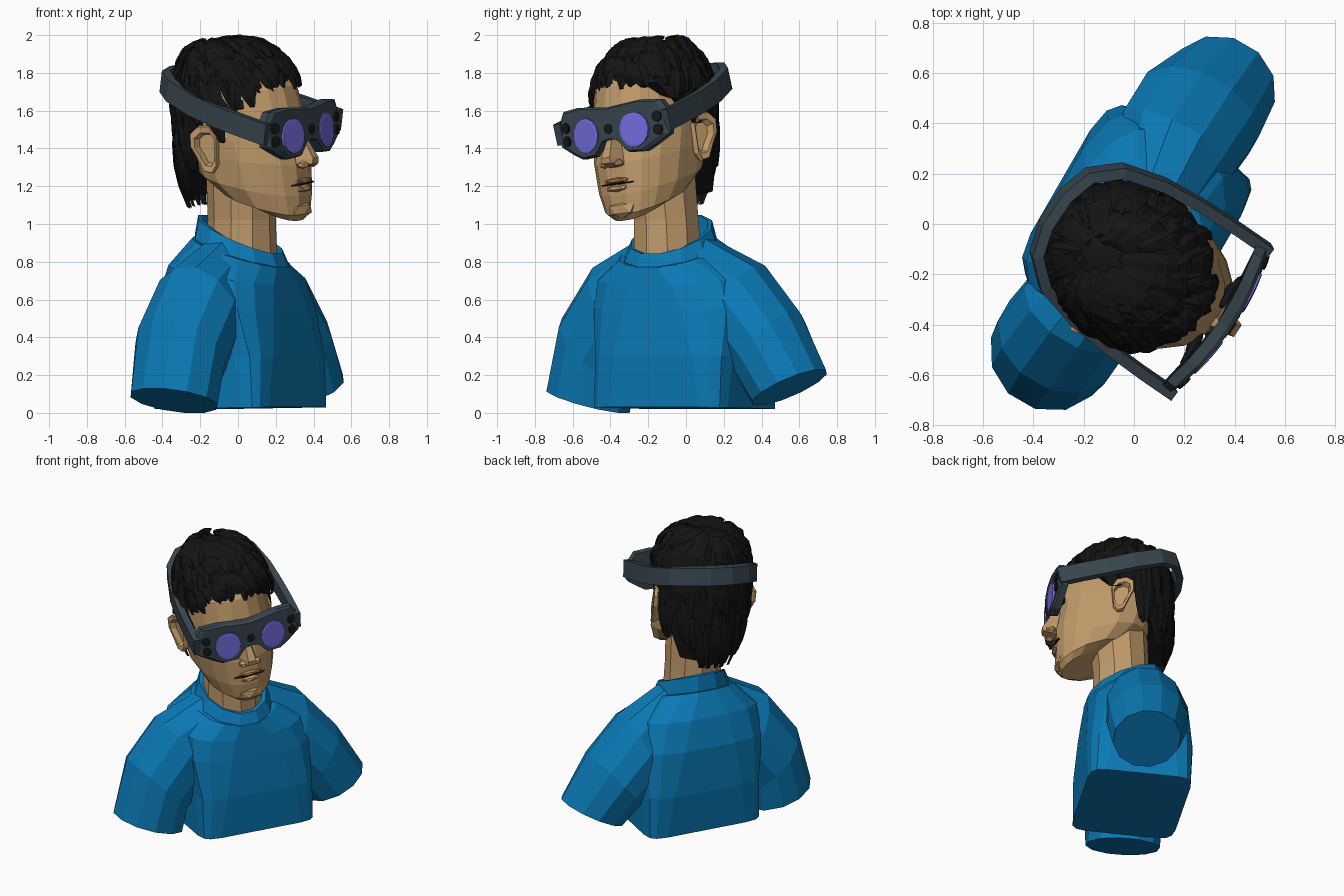
import bpy, bmesh, math, random
from mathutils import Matrix, Vector
from math import sin, cos, pi, radians

if "Cube" in bpy.data.objects:
    bpy.data.objects.remove(bpy.data.objects["Cube"])

random.seed(4)
BODY = Matrix.Rotation(radians(60), 4, 'Z')
HEAD = (Matrix.Translation((0.04, -0.183, 1.4)) @ Matrix.Rotation(radians(56), 4, 'Z')
        @ Matrix.Rotation(radians(-6.5), 4, 'Y'))


def material(name, *rgb):
    m = bpy.data.materials.new(name)
    m.diffuse_color = (*rgb, 1)
    m.use_nodes = True
    m.node_tree.nodes["Principled BSDF"].inputs["Base Color"].default_value = m.diffuse_color
    return m


SHIRT = material("shirt_blue", 0.003, 0.19, 0.46)
SKIN = material("skin_tan", 0.52, 0.32, 0.14)
HAIR = material("hair_black", 0.007, 0.007, 0.007)
STRAP = material("strap_slate", 0.04, 0.062, 0.078)
LENS = material("lens_violet", 0.17, 0.15, 0.72)
DARK = material("dark", 0.008, 0.009, 0.01)
LIP = material("lip", 0.42, 0.19, 0.06)


def finish(bm, name, mat, frame):
    bmesh.ops.recalc_face_normals(bm, faces=bm.faces)
    me = bpy.data.meshes.new(name)
    bm.to_mesh(me)
    bm.free()
    me.transform(frame)
    me.materials.append(mat)
    ob = bpy.data.objects.new(name, me)
    bpy.context.collection.objects.link(ob)
    return ob


def add_loft(bm, rings):
    vs = [[bm.verts.new(p) for p in r] for r in rings]
    n = len(vs[0])
    for a, b in zip(vs, vs[1:]):
        for j in range(n):
            k = (j + 1) % n
            bm.faces.new((a[j], a[k], b[k], b[j]))
    bm.faces.new(vs[0])
    bm.faces.new(vs[-1])


def loft(name, rings, mat, frame):
    bm = bmesh.new()
    add_loft(bm, rings)
    return finish(bm, name, mat, frame)


def ring(zf, zb, hu, vf, vb, uc=0.0, n=16, e=2.0, narrow=0.0):
    """Superellipse ring, height running from zf (front) to zb (back)."""
    out, vc, hv = [], (vf + vb) / 2, (vb - vf) / 2
    for i in range(n):
        a = 2 * pi * (i + 0.5) / n
        c, s = cos(a), sin(a)
        x = math.copysign(abs(c) ** (2 / e), c)
        y = math.copysign(abs(s) ** (2 / e), s)
        x *= 1 - narrow * max(0, -y)
        out.append((uc + hu * x, vc + hv * y, zf + (zb - zf) * (y + 1) / 2))
    return out


def blob(name, loc, size, mat, frame=HEAD, sub=1):
    bm = bmesh.new()
    bmesh.ops.create_icosphere(bm, subdivisions=sub, radius=1)
    bm.transform(Matrix.Translation(loc) @ Matrix.Diagonal((*size, 1)))
    return finish(bm, name, mat, frame)


# Shirt torso and collar
loft("shirt_torso", [
    ring(0.03, 0.02, 0.40, -0.35, 0.32, e=9),
    ring(0.30, 0.30, 0.41, -0.355, 0.34, e=6),
    ring(0.55, 0.60, 0.45, -0.335, 0.33, -0.02, e=3.5),
    ring(0.68, 0.79, 0.43, -0.32, 0.28, -0.04, e=2.7),
    ring(0.77, 0.94, 0.28, -0.31, 0.20, -0.06)], SHIRT, BODY)
loft("shirt_collar", [
    ring(0.74, 0.92, 0.25, -0.30, 0.19, -0.06, n=12),
    ring(0.77, 0.95, 0.25, -0.315, 0.20, -0.06, n=12),
    ring(0.84, 1.05, 0.215, -0.285, 0.185, -0.06, n=12),
    ring(0.84, 1.05, 0.19, -0.25, 0.16, -0.06, n=12),
    ring(0.76, 0.94, 0.18, -0.24, 0.14, -0.06, n=12)], SHIRT, BODY)


# Sleeves: each ring spans an outer point, an inner point and a depth
def sleeve(name, rows):
    rings = []
    for ou, oz, iu, iz, d, vc in rows:
        r = []
        for i in range(12):
            a = 2 * pi * (i + 0.5) / 12
            t = (1 + cos(a) * 1.03) / 2
            r.append((iu + (ou - iu) * t, vc + d * sin(a), iz + (oz - iz) * t))
        rings.append(r)
    loft(name, rings, SHIRT, BODY)


sleeve("left_sleeve", [(0.16, 0.92, 0.10, 0.35, 0.19, -0.02), (0.44, 0.78, 0.25, 0.28, 0.26, 0.01),
                       (0.66, 0.53, 0.36, 0.18, 0.265, 0.0), (0.84, 0.23, 0.46, 0.04, 0.22, -0.03)])
sleeve("right_sleeve", [(-0.25, 0.92, -0.10, 0.35, 0.19, -0.02), (-0.54, 0.77, -0.27, 0.28, 0.25, 0.01),
                        (-0.74, 0.50, -0.38, 0.14, 0.255, 0.03), (-0.835, 0.13, -0.40, 0.0, 0.24, 0.035)])

# Neck and head
loft("neck", [[(0.02 + r * cos(i * pi / 5), -0.105 + dy + r * sin(i * pi / 5), z) for i in range(10)]
              for z, r, dy in ((0.78, 0.19, 0.01), (1.02, 0.18, 0), (1.3, 0.19, -0.03))], SKIN, Matrix())
loft("head", [
    ring(-0.385, -0.26, 0.135, -0.32, -0.04, e=2.4, narrow=0.15),
    ring(-0.355, -0.20, 0.215, -0.35, 0.11, e=2.4, narrow=0.25),
    ring(-0.25, -0.10, 0.265, -0.362, 0.23, e=2.5, narrow=0.26),
    ring(-0.08, 0.03, 0.285, -0.36, 0.28, e=2.5, narrow=0.22),
    ring(0.05, 0.10, 0.29, -0.335, 0.30, e=2.5, narrow=0.2),
    ring(0.13, 0.15, 0.285, -0.35, 0.31, e=2.4, narrow=0.2),
    ring(0.33, 0.33, 0.27, -0.305, 0.30, e=2.2, narrow=0.15),
    ring(0.48, 0.48, 0.18, -0.18, 0.20)], SKIN, HEAD)

# Face features
loft("nose", [[(-h, -0.32, w), (-h * 0.45, v, w), (h * 0.45, v, w), (h, -0.32, w)]
              for w, h, v in ((0.14, 0.03, -0.365), (0.03, 0.04, -0.40), (-0.05, 0.06, -0.445),
                              (-0.08, 0.065, -0.44), (-0.10, 0.05, -0.38))], SKIN, HEAD)
blob("upper_lip", (0, -0.36, -0.172), (0.085, 0.022, 0.016), LIP)
blob("mouth_line", (0, -0.35, -0.188), (0.12, 0.026, 0.006), DARK)
blob("lower_lip", (0, -0.36, -0.212), (0.07, 0.025, 0.02), SKIN)
blob("chin", (0, -0.335, -0.325), (0.09, 0.035, 0.05), SKIN)
for s, side in ((1, "left"), (-1, "right")):
    blob(side + "_nostril", (s * 0.045, -0.39, -0.083), (0.03, 0.035, 0.022), SKIN)
    blob(side + "_eyebrow", (s * 0.14, -0.335, 0.17), (0.09, 0.02, 0.018), DARK)
    blob(side + "_eye", (s * 0.13, -0.325, 0.09), (0.045, 0.02, 0.022), DARK)
    # Ear: outline lofted out to a rim, then sunk into a bowl
    outline = [(-0.05, -0.02), (-0.055, 0.07), (-0.02, 0.125), (0.04, 0.13), (0.085, 0.09),
               (0.085, 0.02), (0.05, -0.05), (0.02, -0.12), (-0.02, -0.13), (-0.045, -0.09)]
    loft(side + "_ear", [[(s * (u + k * (v + 0.05)), 0.03 + v * f, 0.03 + w * f) for v, w in outline]
                         for u, k, f in ((0.25, 0, 0.75), (0.285, 0.35, 1), (0.305, 0.35, 0.95),
                                         (0.30, 0.35, 0.7), (0.27, 0.3, 0.6))], SKIN, HEAD)


# Hair: a surface from crown to hairline, as a cap plus tapered locks
def hairline(a):
    d = abs((a + pi) % (2 * pi) - pi)          # 0 = front, pi = back
    for lim, h in ((0.95, 0.33), (1.35, 0.24), (1.6, 0.10), (1.9, 0.17), (2.2, -0.10)):
        if d < lim:
            return h
    return -0.25


def hair_point(a, t, lift):
    h = hairline(a)
    qm = math.acos((h - 0.2) / 0.37) if h >= 0.2 else pi / 2 + (0.2 - h) / 0.37
    q = t * qm
    if q < pi / 2:
        r, w = sin(q) ** 0.78, 0.2 + 0.37 * cos(q)
    else:
        w = 0.2 - 0.37 * (q - pi / 2)
        r = 1 - 0.16 * ((0.2 - w) / 0.45) ** 3
    n = Vector((sin(a), -cos(a), max(0, cos(q))))
    crown = 0.14 * max(0, 1 - r)
    return Vector((0.015 + 0.295 * r * sin(a), 0.03 + crown - 0.345 * r * cos(a), w)) + n * lift


loft("hair_cap", [[hair_point(2 * pi * i / 32, t, 0.0) for i in range(32)]
                  for t in (0.03, 0.2, 0.35, 0.5, 0.65, 0.8, 0.92, 1.0)], HAIR, HEAD)
bm = bmesh.new()
for k in range(230):
    a = 2 * pi * (k * 0.618 % 1)
    back = abs((a + pi) % (2 * pi) - pi) > 1.9
    t0 = random.uniform(0.05, 0.72)
    t1 = min(1.05, t0 + random.uniform(0.28, 0.45))
    sway, wide = random.uniform(-0.1, 0.35) * (0.4 if back else 1), random.uniform(0.03, 0.05)
    lift = random.uniform(0.014, 0.034)
    rings = []
    for i in range(5):
        f = i / 4
        p = hair_point(a, t0 + (t1 - t0) * f, 0.002 + lift * sin(pi * (0.15 + 0.75 * f)))
        p = Matrix.Rotation(sway * f, 3, 'Z') @ p
        aa = a + sway * f
        side = Vector((cos(aa), sin(aa), 0)) * wide * (0.25 + 0.75 * sin(pi * (0.1 + 0.86 * f)))
        out = Vector((sin(aa), -cos(aa), 0.6)).normalized() * 0.012
        rings.append([p - side, p + out, p + side, p - out])
    add_loft(bm, rings)
finish(bm, "hair_locks", HAIR, HEAD)

# Goggles: curved face plate
GOGGLES = HEAD @ Matrix.Translation((0.018, 0, 0.082))
half = [(0, 0.135), (0.10, 0.145), (0.20, 0.155), (0.31, 0.145), (0.35, 0.08), (0.345, -0.04), (0.26, -0.09),
        (0.20, -0.12), (0.11, -0.115), (0.05, -0.045), (0, -0.035)]
plate = half + [(-u, w) for u, w in half[-2:0:-1]]


def bow(u):
    return -0.415 + 0.4 * u * u


loft("goggle_plate", [[(u * f, bow(u) + d, w * f) for u, w in plate]
                      for d, f in ((0.055, 1), (0.012, 1), (-0.004, 0.93))], STRAP, GOGGLES)


def disc(name, u, w, r, depth, mat, n=14):
    loft(name, [[(u + r * f * cos(2 * pi * i / n), bow(u + r * cos(2 * pi * i / n)) + d,
                  w + 1.1 * r * f * sin(2 * pi * i / n)) for i in range(n)]
                for d, f in ((0.02, 1), (-depth, 1), (-depth - 0.002, 0.85))], mat, GOGGLES)


disc("bridge_sensor", 0, 0.02, 0.026, 0.008, DARK, 8)
for s, side in ((1, "left"), (-1, "right")):
    disc(side + "_lens", s * 0.155, 0.0, 0.085, 0.007, LENS)
    for w, pos in ((0.055, "upper"), (-0.015, "lower")):
        disc(f"{side}_{pos}_sensor", s * 0.292, w, 0.026, 0.008, DARK, 8)

# Headband: strap running from plate end to plate end, rising and shifting at the back
path = [(0.345, -0.37, 0.11), (0.345, -0.22, 0.155), (0.34, -0.05, 0.205), (0.325, 0.12, 0.265),
        (0.28, 0.29, 0.335), (0.19, 0.39, 0.375), (0.07, 0.425, 0.385)]
path += [(-u, v, w) for u, v, w in reversed(path)]
path = [Vector((u + 0.012 + 0.035 * (v + 0.37) / 0.8, v, w)) for u, v, w in path]
rings = []
for i, c in enumerate(path):
    tan = path[min(i + 1, len(path) - 1)] - path[max(i - 1, 0)]
    out = tan.cross(Vector((0, 0, 1))).normalized() * 0.022
    up = Vector((0, -0.012, 0.056))
    rings.append([c - out - up, c + out - up, c + out + up, c - out + up])
loft("headband", rings, STRAP, HEAD)
